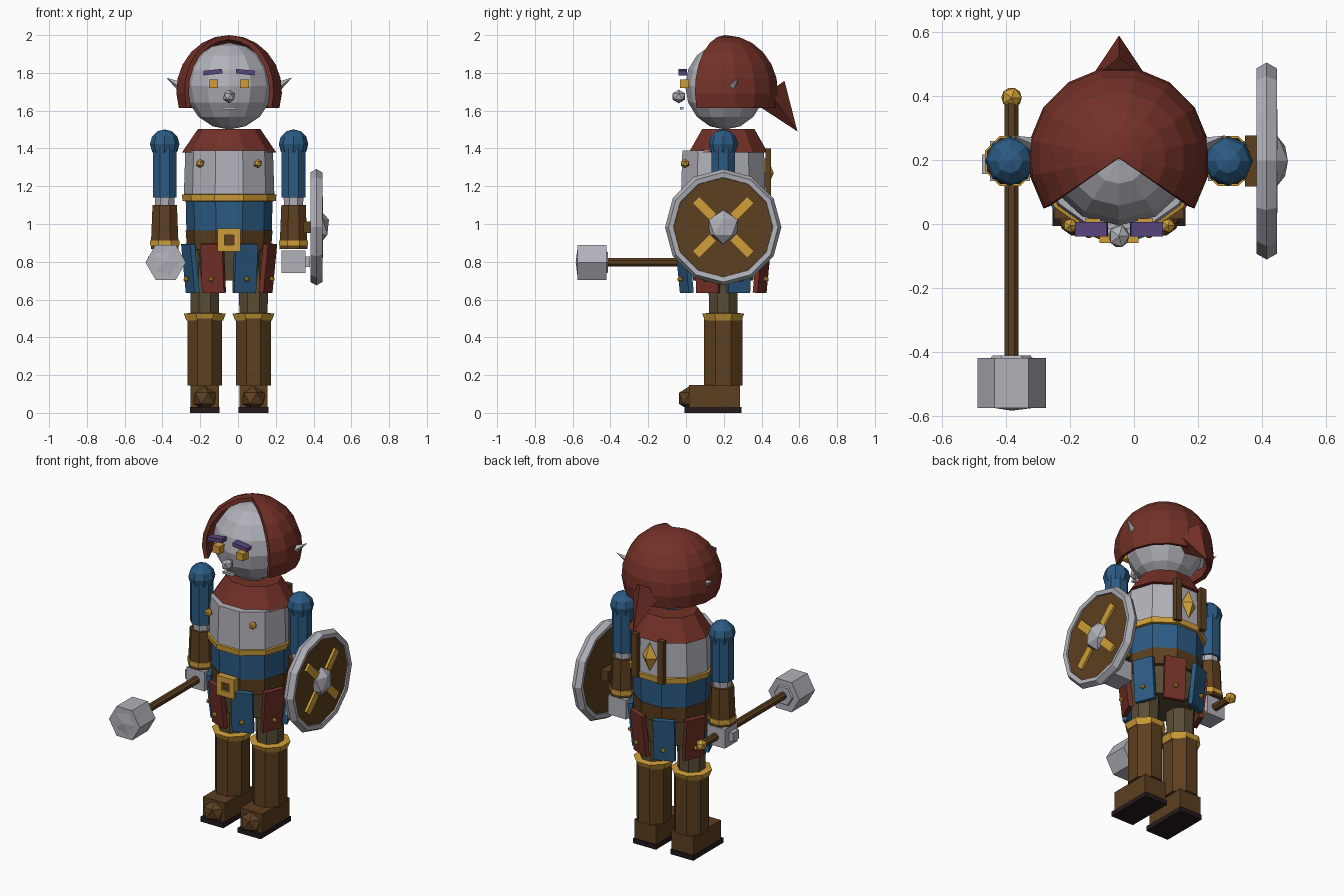
import bpy, bmesh
from math import pi, cos, sin, radians
from mathutils import Vector, Euler

if "Cube" in bpy.data.objects:
    bpy.data.objects.remove(bpy.data.objects["Cube"])

CX, CY = -0.047, 0.197  # body axis


def material(name, r, g, b):
    m = bpy.data.materials.new(name)
    m.use_nodes = True
    m.diffuse_color = (r, g, b, 1)
    m.node_tree.nodes["Principled BSDF"].inputs["Base Color"].default_value = (r, g, b, 1)
    return m


GREY = material("pale_grey", 0.44, 0.44, 0.49)
RED = material("dark_red", 0.17, 0.03, 0.02)
BLUE = material("blue_cloth", 0.025, 0.105, 0.23)
BROWN = material("brown_leather", 0.11, 0.05, 0.014)
GOLD = material("gold", 0.62, 0.34, 0.04)
OLIVE = material("olive_trousers", 0.10, 0.073, 0.035)
PURPLE = material("purple_brow", 0.10, 0.06, 0.21)
DARK = material("dark_sole", 0.018, 0.01, 0.012)


def part(name, bm, mat, loc, rot=(0, 0, 0), scale=(1, 1, 1)):
    bmesh.ops.recalc_face_normals(bm, faces=bm.faces)
    me = bpy.data.meshes.new(name)
    bm.to_mesh(me)
    bm.free()
    me.materials.append(mat)
    ob = bpy.data.objects.new(name, me)
    bpy.context.collection.objects.link(ob)
    ob.location, ob.rotation_euler, ob.scale = loc, rot, scale
    return ob


def lathe(name, profile, n, mat, loc, a0=0.0, sweep=2 * pi, ring=False, cap=True, **kw):
    """Turn (radius, height) points around z with n flat sides."""
    bm = bmesh.new()
    full = sweep > 6.28
    cols = []
    for i in range(n if full else n + 1):
        a = a0 + sweep * i / n
        cols.append([bm.verts.new((r * cos(a), r * sin(a), z)) for r, z in profile])
    m = len(profile)
    for i in range(n):
        p, q = cols[i], cols[(i + 1) % len(cols)]
        for j in range(m if ring else m - 1):
            k = (j + 1) % m
            bm.faces.new((p[j], q[j], q[k], p[k]))
    if cap and full and not ring:
        for j in (0, m - 1):
            if profile[j][0] > 0:
                bm.faces.new([c[j] for c in cols])
    bmesh.ops.remove_doubles(bm, verts=bm.verts, dist=1e-5)
    return part(name, bm, mat, loc, **kw)


def box(name, size, mat, loc, rot=(0, 0, 0)):
    bm = bmesh.new()
    bmesh.ops.create_cube(bm, size=1)
    bmesh.ops.scale(bm, vec=size, verts=bm.verts)
    return part(name, bm, mat, loc, rot)


def ball(name, r, mat, loc, scale=(1, 1, 1), sub=1, rot=(0, 0, 0)):
    bm = bmesh.new()
    bmesh.ops.create_icosphere(bm, subdivisions=sub, radius=r)
    return part(name, bm, mat, loc, rot, scale)


def sphere(name, r, mat, loc, seg, rings, scale=(1, 1, 1)):
    bm = bmesh.new()
    bmesh.ops.create_uvsphere(bm, u_segments=seg, v_segments=rings, radius=r)
    return part(name, bm, mat, loc, scale=scale)


def spike(name, base, tip, r, n, mat, a0=0.0):
    d = Vector(tip) - Vector(base)
    return lathe(name, [(r, 0), (0, d.length)], n, mat, base, a0=a0,
                 rot=d.to_track_quat("Z", "Y").to_euler())


# Head and face
sphere("head", 0.23, GREY, (CX, CY + 0.01, 1.73), 12, 8, (1, 0.92, 1))
ball("nose", 0.04, GREY, (CX, -0.038, 1.675), (0.9, 1, 0.9))
box("mouth", (0.075, 0.02, 0.014), GREY, (CX, -0.022, 1.612))
for side, s in (("left", 1), ("right", -1)):
    box(side + "_eye", (0.048, 0.05, 0.045), GOLD, (CX + s * 0.082, -0.008, 1.742))
    box(side + "_brow", (0.1, 0.045, 0.024), PURPLE, (CX + s * 0.086, -0.017, 1.804),
        (0, s * radians(6), 0))
    spike(side + "_ear", (CX + s * 0.215, CY + 0.03, 1.7), (CX + s * 0.333, CY + 0.08, 1.775),
          0.04, 4, GREY)

# Hood, open at the front, with a hanging point
arc = [radians(-18 + 108 * i / 7) for i in range(8)]
hood = lathe("hood", [(0.285 * cos(a), 0.295 * sin(a)) for a in arc], 11, RED,
             (CX, CY + 0.01, 1.705), a0=radians(-34), sweep=radians(248))
shell = hood.modifiers.new("thickness", "SOLIDIFY")
shell.thickness, shell.offset = 0.025, -1
spike("hood_point", (CX, 0.44, 1.70), (CX, 0.59, 1.49), 0.1, 4, RED)

# Torso
body = (CX, CY, 0)
deep = (1, 0.98, 1)
lathe("collar", [(0.25, 1.378), (0.165, 1.503)], 10, RED, (CX, CY + 0.027, 0), scale=(1, 0.88, 1))
lathe("chest", [(0.24, 1.14), (0.232, 1.39)], 10, GREY, body, scale=deep)
lathe("chest_trim", [(0.247, 1.122), (0.25, 1.155), (0.23, 1.16), (0.23, 1.12)], 10, GOLD, body,
      ring=True, scale=deep)
lathe("tunic", [(0.226, 0.955), (0.23, 1.13)], 10, BLUE, body, scale=deep)
lathe("belt", [(0.222, 0.865), (0.23, 0.965)], 10, BROWN, body, scale=deep)
lathe("pelvis", [(0.17, 0.7), (0.2, 0.88)], 10, OLIVE, body, scale=deep)

# Buckle
box("buckle_plate", (0.08, 0.03, 0.08), BROWN, (CX, -0.032, 0.915))
for s in (1, -1):
    box("buckle_bar", (0.035, 0.04, 0.12), GOLD, (CX + s * 0.043, -0.04, 0.915))
    box("buckle_bar", (0.12, 0.04, 0.035), GOLD, (CX, -0.04, 0.915 + s * 0.043))

# Chest studs, back straps and diamond
for s in (1, -1):
    ball("chest_stud", 0.025, GOLD, (CX + s * 0.153, -0.005, 1.32))
    box("back_strap", (0.04, 0.03, 0.27), BROWN, (CX + s * 0.09, 0.435, 1.265))
lathe("back_diamond", [(0, -0.09), (0.05, 0), (0, 0.09)], 4, GOLD, (CX, 0.425, 1.27),
      scale=(1, 0.8, 1))

# Skirt panels, alternating colours
for k in range(8):
    a = radians(22.5 + 45 * k)
    out = Vector((cos(a), sin(a), 0))
    c = Vector((CX, CY, 0)) + out * 0.222
    turn = Euler((radians(6), 0, a + pi / 2))
    box("skirt_panel", (0.125, 0.028, 0.26), BLUE if k % 2 == 0 else RED,
        (c.x, c.y, 0.765), turn)
    d = c + out * 0.024
    ball("panel_stud", 0.016, GOLD, (d.x, d.y, 0.708))

for side, s in (("left", 1), ("right", -1)):
    # Legs and shoes
    leg = (CX + s * 0.129, CY, 0)
    lathe(side + "_thigh", [(0.08, 0.5), (0.088, 0.85)], 8, OLIVE, leg, a0=pi / 8)
    lathe(side + "_boot", [(0.1, 0.145), (0.1, 0.5)], 8, BROWN, leg, a0=pi / 8, scale=(1, 1.1, 1))
    lathe(side + "_boot_trim", [(0.105, 0.488), (0.12, 0.525), (0.08, 0.53), (0.08, 0.488)], 8,
          GOLD, leg, a0=pi / 8, ring=True)
    box(side + "_shoe", (0.15, 0.27, 0.12), BROWN, (leg[0], 0.15, 0.088))
    ball(side + "_toe_cap", 0.07, BROWN, (leg[0], 0.022, 0.077), (1, 0.98, 0.95))
    box(side + "_sole", (0.158, 0.3, 0.03), DARK, (leg[0], 0.143, 0.015))

    # Arms
    arm = (CX + s * 0.341, CY, 0)
    sphere(side + "_shoulder", 0.078, BLUE, (arm[0], CY, 1.423), 8, 6)
    lathe(side + "_upper_arm", [(0.068, 1.14), (0.068, 1.42)], 8, BLUE, arm, a0=pi / 8)
    lathe(side + "_elbow", [(0.053, 1.07), (0.057, 1.145)], 8, GREY, arm, a0=pi / 8)
    lathe(side + "_forearm", [(0.08, 0.868), (0.07, 1.1)], 8, BROWN, arm, a0=pi / 8)
    lathe(side + "_cuff_trim", [(0.084, 0.885), (0.084, 0.913), (0.07, 0.913), (0.07, 0.885)], 8,
          GOLD, arm, a0=pi / 8, ring=True)
    box(side + "_hand", (0.125, 0.125, 0.12), GREY, (arm[0], CY, 0.8))
    box(side + "_thumb", (0.04, 0.06, 0.055), GREY, (arm[0] + s * 0.068, CY - 0.01, 0.8))

# Hammer, lying along y
HX, HZ = -0.383, 0.797
along = (pi / 2, 0, 0)
lathe("hammer_handle", [(0.024, -0.39), (0.024, 0.43)], 8, BROWN, (HX, 0, HZ), a0=pi / 8, rot=along)
lathe("hammer_head", [(0.107, 0.42), (0.107, 0.575)], 6, GREY, (HX, 0, HZ), rot=along)
ball("hammer_face", 0.085, GREY, (HX, -0.567, HZ), (1, 1, 0.2), rot=along)
lathe("hammer_back_ring", [(0.06, 0.412), (0.07, 0.425)], 6, GREY, (HX, 0, HZ), rot=along)
ball("hammer_pommel", 0.036, GOLD, (HX, 0.395, HZ))

# Shield, facing the model's left
SX, SZ = 0.415, 0.983
facing = (0, pi / 2, 0)
lathe("shield_board", [(0.272, -0.02), (0.272, 0.02)], 12, BROWN, (SX, CY, SZ), rot=facing)
lathe("shield_rim", [(0.308, 0), (0.29, 0.032), (0.264, 0.028), (0.258, 0), (0.264, -0.028), (0.29, -0.032)],
      12, GREY, (SX, CY, SZ), ring=True, rot=facing)
ball("shield_boss", 0.09, GREY, (SX + 0.02, CY, SZ), (0.58, 1, 1))
for k in range(4):
    a = radians(45 + 90 * k)
    box("shield_brace", (0.025, 0.13, 0.05), GOLD,
        (SX + 0.022, CY + 0.14 * cos(a), SZ + 0.14 * sin(a)), (a, 0, 0))
box("shield_grip", (0.05, 0.16, 0.06), BROWN, (SX - 0.043, CY, SZ))
